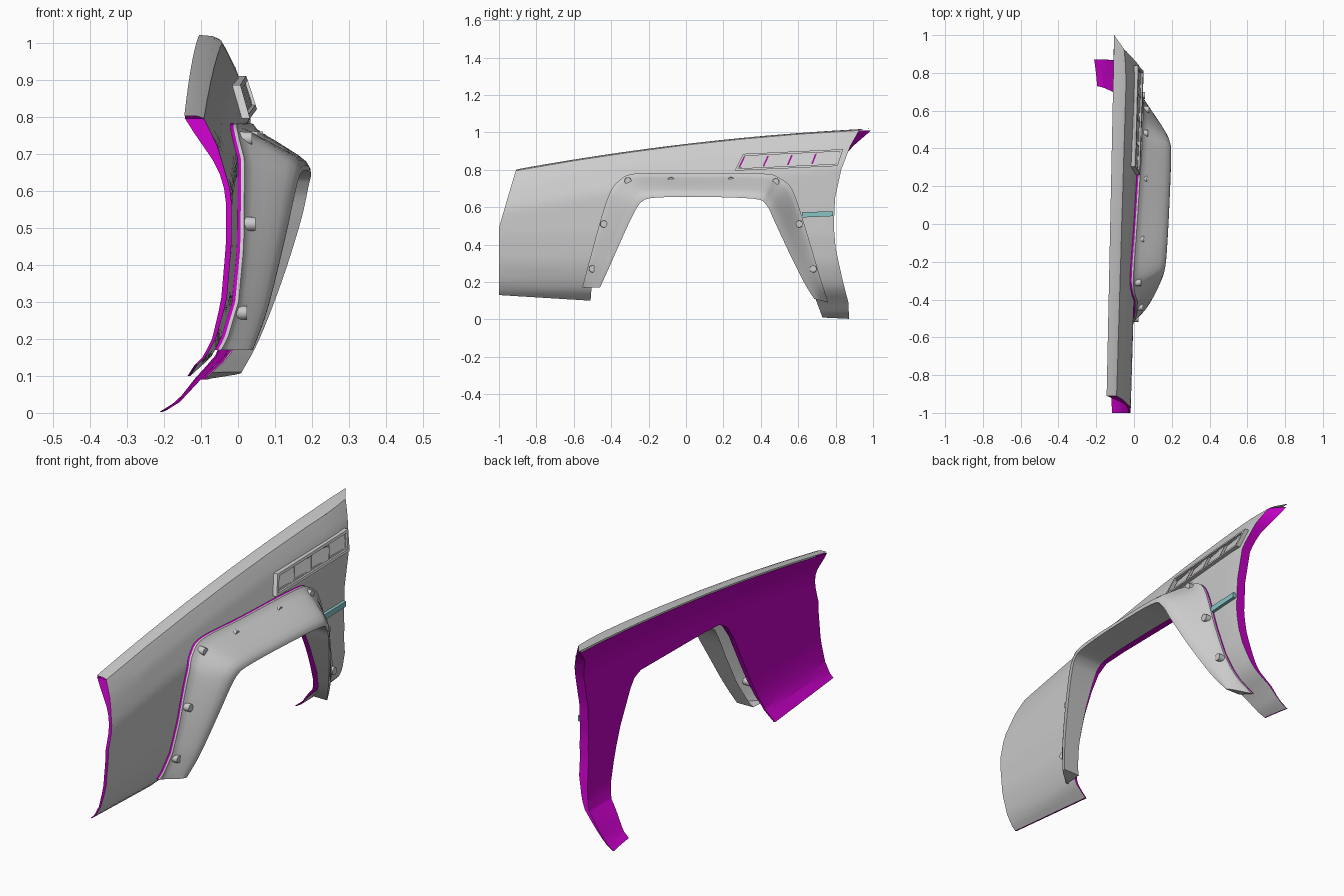
import bpy, bmesh, math
from mathutils import Vector

if "Cube" in bpy.data.objects:
    bpy.data.objects.remove(bpy.data.objects["Cube"])

MAGENTA = bpy.data.materials.new("magenta_inner")
MAGENTA.diffuse_color = (.55, 0, .55, 1)
MAGENTA.use_nodes = True
MAGENTA.node_tree.nodes["Principled BSDF"].inputs["Base Color"].default_value = MAGENTA.diffuse_color
TEAL = bpy.data.materials.new("teal_lens")
TEAL.diffuse_color = (.25, .55, .55, 1)
TEAL.use_nodes = True
TEAL.node_tree.nodes["Principled BSDF"].inputs["Base Color"].default_value = TEAL.diffuse_color


def table(t, pts):
    for (a, va), (b, vb) in zip(pts, pts[1:]):
        if t <= b:
            return va + (vb - va) * max(0, (t - a) / (b - a))
    return pts[-1][1]


def top_z(y):
    return 0.937 + 0.118 * y - 0.0354 * y * y


LOW = [(0, -.238), (.03, -.19), (.1, -.125), (.15, -.07), (.2, -.042), (.3, -.013), (.45, 0)]
SHOULDER = [(0, -.08), (.025, -.066), (.08, -.038), (.2, 0)]


def skin(y, z):
    """x of the fender's outer skin at a side-view position"""
    return (.012 + .03 * y + table(z, LOW) + table(top_z(y) - z, SHOULDER)
            - .3 * max(0, y - .7) ** 2)


def liner(y, z):
    """x of the inner face, leaning in to the bonnet edge at the top"""
    def inside(q):
        return skin(y, q) - (.033 + .018 * y) * table(q, [(.05, .15), (.3, 1)])
    d = top_z(y) - z
    if d > .13:
        return inside(z)
    t = max(0, d - .008) / .122
    return (-.125 + .02 * y) * (1 - t) + inside(top_z(y) - .13) * t


def finish(name, bm, angle=30, mat=None):
    me = bpy.data.meshes.new(name)
    bm.to_mesh(me)
    bm.free()
    ob = bpy.data.objects.new(name, me)
    bpy.context.collection.objects.link(ob)
    if mat:
        me.materials.append(mat)
    bpy.ops.object.select_all(action='DESELECT')
    ob.select_set(True)
    bpy.context.view_layer.objects.active = ob
    bpy.ops.object.shade_smooth_by_angle(angle=math.radians(angle))
    return ob


def loft(name, rows, facing, angle=30, mat=None, capped=False):
    bm = bmesh.new()
    vs = [[bm.verts.new(p) for p in r] for r in rows]
    for a, b in zip(vs, vs[1:]):
        for i in range(len(a) - 1):
            bm.faces.new((a[i], a[i + 1], b[i + 1], b[i]))
    bm.normal_update()
    d = Vector(facing)
    if sum(f.normal.dot(d) * f.calc_area() for f in bm.faces) < 0:
        bmesh.ops.reverse_faces(bm, faces=bm.faces[:])
    if capped:
        for k in (0, -1):
            bm.faces.new([r[k] for r in vs])
    return finish(name, bm, angle, mat)


def lerp(a, b, t):
    return tuple(u + (v - u) * t for u, v in zip(a, b))


def smooth_path(keys, n):
    """Catmull-Rom through keys of any dimension"""
    out = []
    k = [keys[0]] + keys + [keys[-1]]
    for a, b, c, d in zip(k, k[1:], k[2:], k[3:]):
        for i in range(n):
            t = i / n
            out.append(tuple(q + .5 * t * (r - p + t * (2 * p - 5 * q + 4 * r - s
                       + t * (3 * (q - r) + s - p))) for p, q, r, s in zip(a, b, c, d)))
    return out + [keys[-1]]


# Side panel: wheel-arch edge (y, z) paired with outer edge (y, z)
PANEL = [(-.51, .10, -1, .13), (-.505, .17, -1, .2), (-.45, .32, -1, .35), (-.39, .46, -1, .49),
         (-.34, .56, -.955, .645), (-.29, .63, -.91, .795), (-.23, .665, -.6, .848),
         (-.1, .67, -.3, .893), (.08, .67, 0, .932), (.22, .67, .3, .964), (.38, .67, .6, .99),
         (.43, .65, .925, 1.01), (.46, .61, .88, .93), (.5, .53, .83, .8), (.54, .45, .797, .65),
         (.58, .37, .79, .5), (.61, .3, .8, .38), (.65, .21, .835, .22), (.7, .09, .868, .09),
         (.73, .01, .872, .003)]
cols = [lerp(a, b, i / 4) for a, b in zip(PANEL, PANEL[1:]) for i in range(4)] + [PANEL[-1]]
rows, inner_rows = [], []
for j in range(15):
    pts = [lerp(c[:2], c[2:], 1 - (1 - j / 14) ** 1.5) for c in cols]
    rows.append([(skin(y, z), y, z) for y, z in pts])
    inner_rows.append([(liner(y, z), y, z) for y, z in pts])
# the liner follows the pointed tip at the rear
inner_rows[-1] = [(x, y + (.07 * max(0, (z - .9) / .12) if y > .85 else 0), z)
                  for x, y, z in inner_rows[-1]]
loft("fender_panel", rows, (1, 0, 0), 25)

# Magenta inner liner and the rims joining it to the skin
loft("inner_liner", inner_rows, (-1, 0, 0), 12, MAGENTA)
loft("arch_rim", [rows[0], inner_rows[0]], (0, 0, -1), 30, MAGENTA)
loft("front_rim", [rows[-1][:21], inner_rows[-1][:21]], (0, -1, 0), 30, MAGENTA)
loft("rear_rim", [rows[-1][44:], inner_rows[-1][44:]], (0, 1, 0), 30, MAGENTA)
for k, name in ((0, "front_sill_rim"), (-1, "rear_sill_rim")):
    loft(name, [[r[k] for r in rows], [r[k] for r in inner_rows]], (0, 0, -1), 30, MAGENTA)

# Top strip running back to the pointed rear tip
outer, inner, mid = [], [], []
for i in range(25):
    t = i / 24
    y = -.91 + 1.835 * t
    zo = table(y, [(c[2], c[3]) for c in PANEL[5:12]])
    o = (skin(y, zo), y, zo)
    yi = -.91 + 1.91 * t
    n = (-.145 + .04 * t, yi, top_z(yi) + .001)
    outer.append(o)
    inner.append(n)
    m = lerp(o, n, .3)
    mid.append((m[0], m[1], m[2] + .004))
loft("fender_top", [outer, mid, inner], (0, 0, 1))

# Wheel-arch flare: mount edge (y, z), lip (y, z) and lip x
FLARE = [(-.555, .17, -.46, .17, .04), (-.52, .30, -.41, .28, .08), (-.46, .52, -.33, .46, .125),
         (-.41, .67, -.275, .575, .15), (-.36, .74, -.235, .63, .163), (-.27, .78, -.17, .65, .172),
         (0, .78, .05, .655, .185), (.4, .78, .36, .645, .197), (.5, .755, .43, .61, .19),
         (.57, .69, .475, .52, .17), (.635, .50, .55, .36, .12), (.71, .25, .63, .2, .058),
         (.76, .09, .685, .11, .01)]
path = smooth_path(FLARE, 5)
SECTION = [(0, 0), (.1, .06), (.2, .18), (.35, .4), (.5, .6), (.65, .8), (.78, .93), (.9, .99), (1, 1)]
mount = [(skin(c[0], c[1]), c[0], c[1]) for c in path]
seal = [(x + .009, y, z) for x, y, z in mount]
frows = [seal]
for t, g in SECTION:
    row = []
    for c, m in zip(path, mount):
        y, z = lerp(c[:2], c[2:4], t)
        x0 = m[0] + .018
        row.append((x0 + (c[4] - x0) * g, y, z))
    frows.append(row)
back = []
for c in path:
    y, z = lerp(c[:2], c[2:4], .98)
    back.append((min(c[4] - .01, skin(y, z) + .012), y, z))
loft("arch_flare", frows + [back], (1, 0, 0), 40, None, True)
loft("flare_seal", [mount, seal], (0, 0, 1), 30, MAGENTA)

# Fastener bosses around the flare
bm = bmesh.new()
for y, z in [(-.5, .27), (-.44, .51), (-.31, .74), (-.08, .742), (.24, .742), (.48, .735), (.605, .51), (.68, .27)]:
    g = bmesh.ops.create_cone(bm, cap_ends=True, segments=20, radius1=.02, radius2=.018, depth=.045)
    for v in g['verts']:
        p = v.co.copy()
        v.co = (skin(y, z) + .026 + p.z, y + p.x, z + p.y)
finish("flare_fasteners", bm)


def slab(bm, quad, lo, hi):
    """block over a side-view quad, from lo to hi above the skin"""
    a = [bm.verts.new((skin(y, z) + lo, y, z)) for y, z in quad]
    b = [bm.verts.new((skin(y, z) + hi, y, z)) for y, z in quad]
    bm.faces.new(b)
    for i in range(4):
        j = (i + 1) % 4
        bm.faces.new((a[i], a[j], b[j], b[i]))


# Side vent: slanted frame, dividers and louvre blades over a dark backing
V = [(.26, .795), (.81, .82), (.84, .91), (.305, .885)]


def patch(u0, u1, v0, v1):
    return [lerp(lerp(V[0], V[1], u), lerp(V[3], V[2], u), v)
            for u, v in ((u0, v0), (u1, v0), (u1, v1), (u0, v1))]


bm = bmesh.new()
for p in [(0, 1, 0, .13), (0, 1, .87, 1), (0, .025, .13, .87), (.975, 1, .13, .87)]:
    slab(bm, patch(*p), -.003, .022)
for p in [(.025, .975, .13, .2), (.025, .975, .8, .87)]:
    slab(bm, patch(*p), -.003, .012)
cells = [(.025 + .95 * i / 4, .025 + .95 * (i + 1) / 4) for i in range(4)]
for u0, u1 in cells:
    slab(bm, patch(u1 - .01, u1, .2, .8), -.003, .014)
    q = patch(u0 + .012, u1 - .01, .2, .8)
    bm.faces.new([bm.verts.new((skin(y, z) + h, y, z)) for (y, z), h in zip(q, (.003, .012, .012, .003))])
finish("side_vent", bm)
bm = bmesh.new()
for u0, u1 in cells:
    bm.faces.new([bm.verts.new((skin(y, z) + .002, y, z)) for y, z in patch(u0, u1, .2, .8)])
finish("vent_backing", bm, 30, MAGENTA)

# Teal side marker
bm = bmesh.new()
slab(bm, [(.62, .545), (.785, .552), (.785, .578), (.62, .573)], -.003, .016)
finish("side_marker", bm, 30, TEAL)
